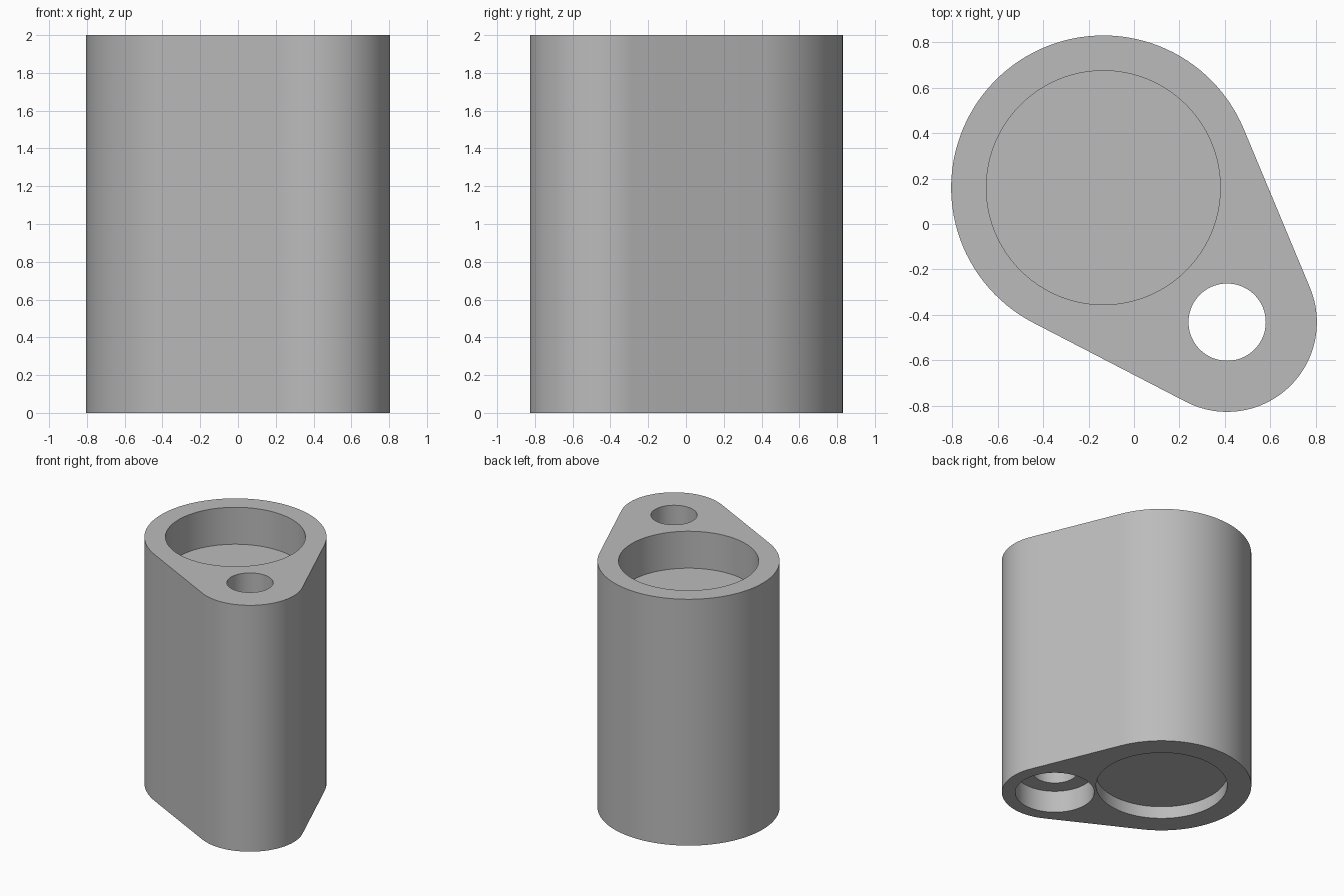
import bpy, bmesh
from math import acos, atan2, cos, sin, pi, hypot, radians

if "Cube" in bpy.data.objects:
    bpy.data.objects.remove(bpy.data.objects["Cube"], do_unlink=True)

HEIGHT = 2.0
BIG, BIG_R = (-0.135, 0.16), 0.67
SMALL, SMALL_R = (0.41, -0.432), 0.395

# Plain grey material
grey = bpy.data.materials.new("grey")
grey.use_nodes = True
grey.diffuse_color = (0.5, 0.5, 0.5, 1)
grey.node_tree.nodes["Principled BSDF"].inputs["Base Color"].default_value = (0.5, 0.5, 0.5, 1)


def arc(centre, radius, start, end, steps):
    angles = [start + (end - start) * i / steps for i in range(steps + 1)]
    return [(centre[0] + radius * cos(a), centre[1] + radius * sin(a)) for a in angles]


def prism(name, outline, bottom, top):
    """Solid made by raising a flat outline."""
    bm = bmesh.new()
    face = bm.faces.new([bm.verts.new((x, y, bottom)) for x, y in outline])
    raised = bmesh.ops.extrude_face_region(bm, geom=[face])["geom"]
    verts = [v for v in raised if isinstance(v, bmesh.types.BMVert)]
    bmesh.ops.translate(bm, verts=verts, vec=(0, 0, top - bottom))
    bmesh.ops.recalc_face_normals(bm, faces=bm.faces)
    mesh = bpy.data.meshes.new(name)
    bm.to_mesh(mesh)
    bm.free()
    mesh.materials.append(grey)
    obj = bpy.data.objects.new(name, mesh)
    bpy.context.collection.objects.link(obj)
    return obj


# Body: two round lobes joined by their common tangents
dx, dy = SMALL[0] - BIG[0], SMALL[1] - BIG[1]
axis = atan2(dy, dx)
spread = acos((BIG_R - SMALL_R) / hypot(dx, dy))
outline = arc(BIG, BIG_R, axis + spread, axis - spread + 2 * pi, 72)
outline += arc(SMALL, SMALL_R, axis - spread, axis + spread, 48)
body = prism("body", outline, 0, HEIGHT)
bpy.context.view_layer.objects.active = body
body.select_set(True)

# Bores: name, centre, radius, bottom, top
bores = [
    ("top_recess", BIG, 0.515, HEIGHT - 0.3, HEIGHT + 0.1),
    ("bottom_recess", BIG, 0.49, -0.1, 0.1),
    ("through_hole", SMALL, 0.17, -0.1, HEIGHT + 0.1),
    ("counterbore", SMALL, 0.295, -0.1, 0.18),
]
for name, centre, radius, bottom, top in bores:
    cutter = prism(name, arc(centre, radius, 0, 2 * pi, 96)[:-1], bottom, top)
    cutter.hide_render = True
    cut = body.modifiers.new(name, "BOOLEAN")
    cut.operation = "DIFFERENCE"
    cut.solver = "EXACT"
    cut.object = cutter
    bpy.ops.object.modifier_apply(modifier=cut.name)
    bpy.data.objects.remove(cutter, do_unlink=True)

bpy.ops.object.shade_smooth_by_angle(angle=radians(30))
